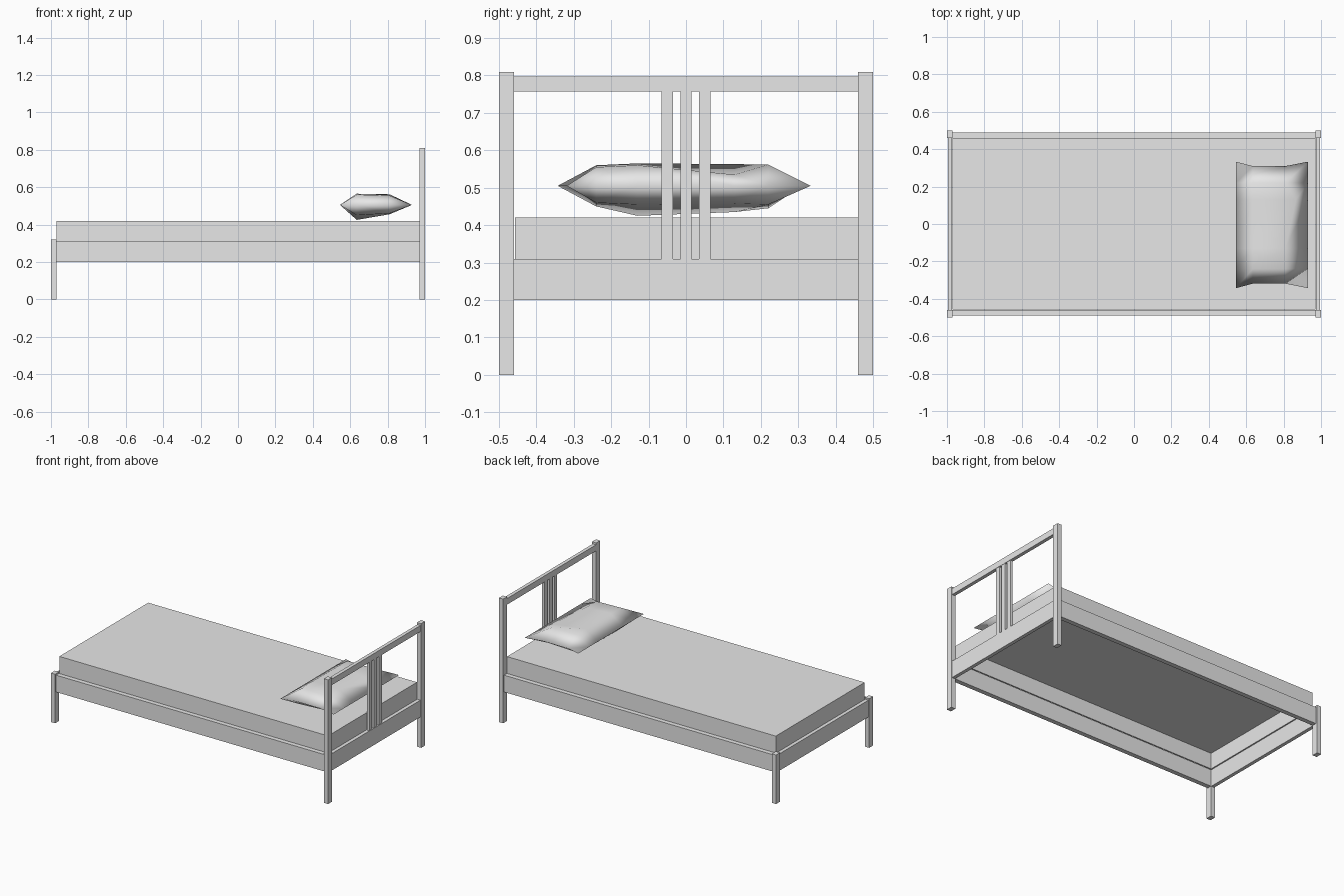
import bpy, bmesh

cube = bpy.data.objects.get("Cube")
if cube:
    bpy.data.objects.remove(cube, do_unlink=True)

grey = bpy.data.materials.new("plain_grey")
grey.use_nodes = True
TONE = (0.8, 0.8, 0.8, 1)
grey.diffuse_color = TONE
grey.node_tree.nodes["Principled BSDF"].inputs["Base Color"].default_value = TONE


def finish(name, bm):
    mesh = bpy.data.meshes.new(name)
    bm.to_mesh(mesh)
    bm.free()
    mesh.materials.append(grey)
    obj = bpy.data.objects.new(name, mesh)
    bpy.context.collection.objects.link(obj)
    return obj


def box(name, x, y, z, open_bottom=False):
    """Box from (low, high) pairs on each axis."""
    bm = bmesh.new()
    bmesh.ops.create_cube(bm, size=1)
    for v in bm.verts:
        v.co = [pair[c > 0] for pair, c in zip((x, y, z), v.co)]
    if open_bottom:
        bm.normal_update()
        bmesh.ops.delete(bm, geom=[f for f in bm.faces if f.normal.z < -0.5],
                         context='FACES_ONLY')
    return finish(name, bm)


# Posts and long rails on both sides
for side, s in (("right", -1), ("left", 1)):
    post_y = sorted((s * 0.46, s * 0.5))
    box(f"head_post_{side}", (0.97, 1), post_y, (0, 0.81))
    box(f"foot_post_{side}", (-1, -0.97), post_y, (0, 0.32))
    box(f"side_rail_{side}", (-0.97, 0.97), sorted((s * 0.46, s * 0.49)), (0.2, 0.31))

# End boards, headboard bar and slats
box("head_board", (0.972, 0.995), (-0.46, 0.46), (0.2, 0.31))
box("foot_board", (-0.995, -0.972), (-0.46, 0.46), (0.2, 0.31))
box("head_top_bar", (0.972, 0.995), (-0.46, 0.46), (0.757, 0.797))
for i in (-1, 0, 1):
    y = i * 0.05
    box(f"head_slat_{i + 2}", (0.975, 0.993), (y - 0.015, y + 0.015), (0.31, 0.757))

# Hollow mattress, open underneath
mattress = box("mattress", (-0.97, 0.97), (-0.457, 0.46), (0.308, 0.42), True)
shell = mattress.modifiers.new("wall", 'SOLIDIFY')
shell.thickness = 0.012
shell.offset = -1

# Pillow: a pinched grid for each side, sharing the seam
XS = (0.545, 0.635, 0.81, 0.93)
YS = (-0.343, -0.24, -0.13, 0.13, 0.22, 0.333)
TOP = ((0.553, 0.56, 0.565, 0.563, 0.562, 0.56), (0.55, 0.555, 0.56, 0.535, 0.562, 0.56))
LOW = ((0.45, 0.45, 0.425, 0.435, 0.445, 0.45), (0.46, 0.46, 0.455, 0.458, 0.455, 0.46))
bm = bmesh.new()
seam = {}


def pillow_vert(i, j, heights):
    x, y = XS[i], YS[j]
    if i in (0, 3) or j in (0, 5):
        if (i, j) not in seam:
            pull = 0.93 if i in (1, 2) else 1
            seam[i, j] = bm.verts.new((x, y * pull, 0.505))
        return seam[i, j]
    # Fold in the upper surface near the headboard
    fold = 0.055 if heights is TOP and (i, j) == (2, 3) else 0
    return bm.verts.new((x + fold, y, heights[i - 1][j]))


for heights in (TOP, LOW):
    grid = [[pillow_vert(i, j, heights) for j in range(6)] for i in range(4)]
    for i in range(3):
        for j in range(5):
            bm.faces.new((grid[i][j], grid[i + 1][j], grid[i + 1][j + 1], grid[i][j + 1]))
bmesh.ops.recalc_face_normals(bm, faces=bm.faces)
for f in bm.faces:
    f.smooth = True
finish("pillow", bm)
